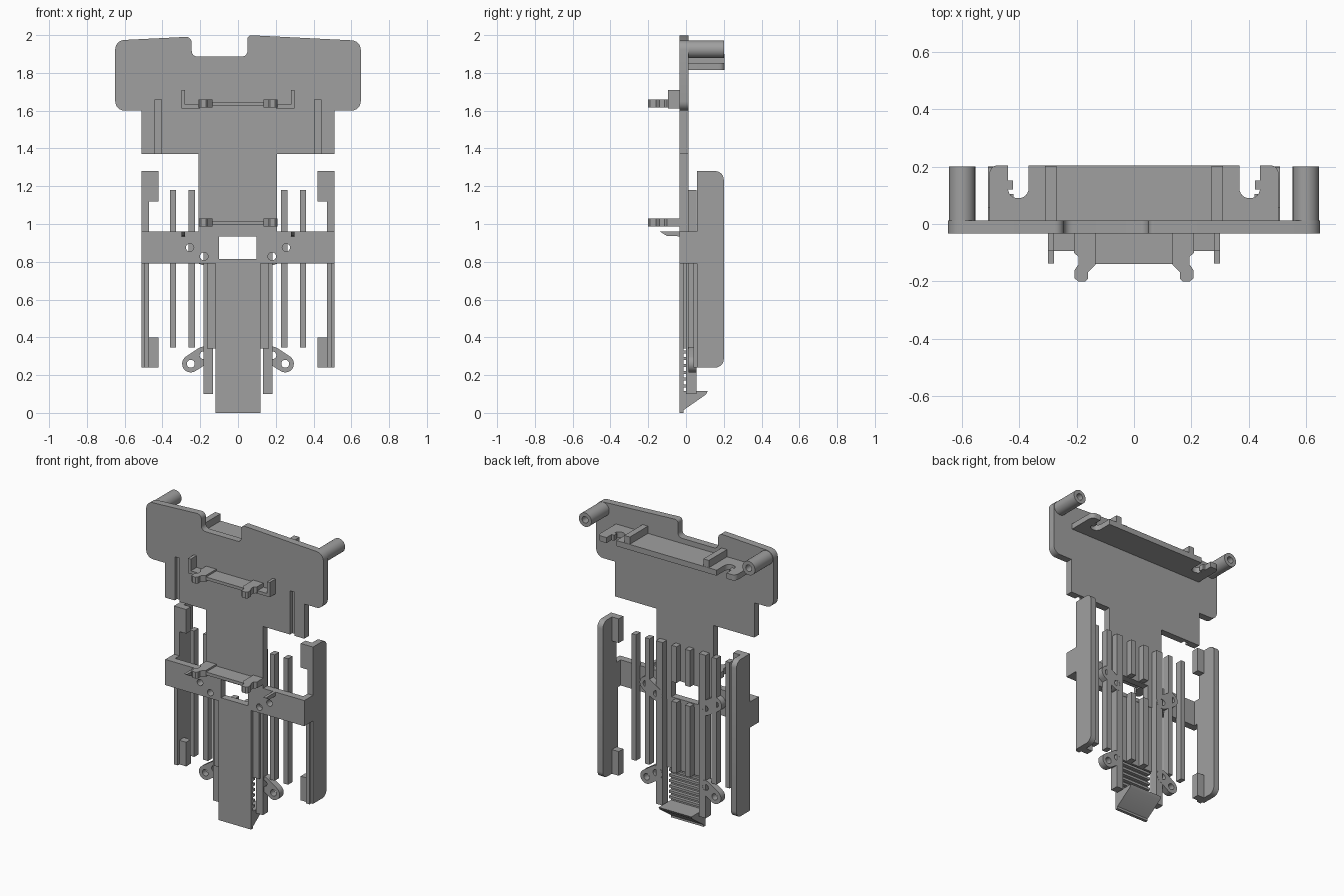
import bpy, bmesh, math
from mathutils import Vector

if "Cube" in bpy.data.objects:
    bpy.data.objects.remove(bpy.data.objects["Cube"])

grey = bpy.data.materials.new("mid grey")
grey.diffuse_color = (0.35, 0.35, 0.35, 1)
grey.use_nodes = True
grey.node_tree.nodes["Principled BSDF"].inputs["Base Color"].default_value = grey.diffuse_color
F, B = -0.034, 0.013          # front and back of the main plate


def rounded(pts, n=6):
    """Closed profile; points with a third value get that corner radius."""
    out = []
    for i, p in enumerate(pts):
        c = Vector(p[:2])
        if len(p) < 3:
            out.append(c)
            continue
        a = (Vector(pts[i - 1][:2]) - c).normalized()
        b = (Vector(pts[(i + 1) % len(pts)][:2]) - c).normalized()
        half = a.angle(b) / 2
        o = c + (a + b).normalized() * (p[2] / math.sin(half))
        t = p[2] / math.tan(half)
        s, e = c + a * t - o, c + b * t - o
        sweep = s.angle_signed(e)
        for k in range(n + 1):
            w = -sweep * k / n
            out.append(o + Vector((s.x * math.cos(w) - s.y * math.sin(w),
                                   s.x * math.sin(w) + s.y * math.cos(w))))
    return out


def circle(x, z, r, n=20):
    return [Vector((x + r * math.cos(2 * math.pi * k / n), z + r * math.sin(2 * math.pi * k / n))) for k in range(n)]


def box_loop(a, b, c, d):
    return [Vector(p) for p in ((a, c), (b, c), (b, d), (a, d))]


def prism(name, loops, axis, lo, hi):
    """Extrude an outline (plus hole loops) along an axis."""
    place = {"x": lambda p, t: (t, p.x, p.y), "y": lambda p, t: (p.x, t, p.y),
             "z": lambda p, t: (p.x, p.y, t)}[axis]
    bm = bmesh.new()
    edges = []
    for loop in loops:
        vs = [bm.verts.new(place(Vector(p), lo)) for p in loop]
        edges += [bm.edges.new((vs[i - 1], vs[i])) for i in range(len(vs))]
    bmesh.ops.triangle_fill(bm, use_beauty=True, edges=edges)
    ext = bmesh.ops.extrude_face_region(bm, geom=bm.faces[:])
    move = Vector(place(Vector((0, 0)), hi - lo))
    bmesh.ops.translate(bm, vec=move, verts=[g for g in ext["geom"] if isinstance(g, bmesh.types.BMVert)])
    bmesh.ops.recalc_face_normals(bm, faces=bm.faces[:])
    me = bpy.data.meshes.new(name)
    bm.to_mesh(me)
    bm.free()
    me.materials.append(grey)
    ob = bpy.data.objects.new(name, me)
    bpy.context.collection.objects.link(ob)
    bpy.context.view_layer.objects.active = ob
    bpy.ops.object.select_all(action='DESELECT')
    ob.select_set(True)
    bpy.ops.object.shade_smooth_by_angle(angle=math.radians(32))
    return ob


def box(name, x0, x1, y0, y1, z0, z1):
    return prism(name, [box_loop(x0, x1, z0, z1)], "y", y0, y1)


def flip(loop, s):
    return [Vector((p[0] * s, p[1])) for p in loop]


# Main plate: wide head, body and stem, with two grooves open in the front layer
def plate_outline(grooves):
    g = lambda s: [(s * 0.44, 1.37), (s * 0.44, 1.66), (s * 0.405, 1.66), (s * 0.405, 1.37)] if grooves else []
    return rounded([
        (-0.65, 1.6, 0.05), (-0.65, 1.972, 0.05), (-0.245, 1.992, 0.03), (-0.245, 1.886, 0.03),
        (0.05, 1.886, 0.03), (0.05, 2.0, 0.02), (0.65, 1.97, 0.05), (0.65, 1.6, 0.05),
        (0.51, 1.6), (0.51, 1.37)] + g(1) + [(0.207, 1.37), (0.207, 0.96), (-0.21, 0.96), (-0.21, 1.37)]
        + g(-1)[::-1] + [(-0.51, 1.37), (-0.51, 1.6)])


prism("plate_front_layer", [plate_outline(True)], "y", F, -0.01)
prism("plate_back_layer", [plate_outline(False)], "y", -0.01, B)

# Crossbar with window and four holes
pins = [(s * x, z) for s in (-1, 1) for x, z in ((0.255, 0.875), (0.18, 0.828))]
prism("crossbar", [box_loop(-0.51, 0.51, 0.79, 0.96), box_loop(-0.1, 0.097, 0.815, 0.935)]
      + [circle(x, z, 0.021) for x, z in pins], "y", F, B)

# Central tongue with hooked tip and gripping ribs
box("tongue", -0.12, 0.12, F, 0.0, 0.34, 0.815)
box("tongue_lower", -0.12, 0.12, F, -0.014, 0.0, 0.34)
prism("tongue_hook", [[(F, 0), (0.105, 0.097), (0.115, 0.115), (-0.014, 0.115)]], "x", -0.12, 0.12)
for i in range(6):
    z = 0.135 + i * 0.036
    prism("grip_rib", [[(-0.014, z), (0.008, z), (0.008, z + 0.016), (-0.014, z + 0.016)]], "x", -0.12, 0.12)
box("tongue_backing", -0.165, 0.165, -0.015, 0.01, 0.34, 0.8)

# Inner back ribs, broken by the window
for s in (-1, 1):
    for z0, z1 in ((0.34, 0.81), (0.94, 1.18)):
        box("inner_rib", min(s * 0.03, s * 0.068), max(s * 0.03, s * 0.068), 0.0, 0.055, z0, z1)

for s in (-1, 1):
    def sbox(name, x0, x1, *r):
        return box(name, min(s * x0, s * x1), max(s * x0, s * x1), *r)

    # Long back columns and thin bars
    sbox("column", 0.133, 0.183, 0.0, 0.055, 0.1, 1.18)
    sbox("thin_bar_inner", 0.228, 0.262, 0.01, 0.056, 0.345, 1.18)
    sbox("thin_bar_outer", 0.328, 0.36, 0.01, 0.056, 0.345, 1.18)

    # Side rails with end tabs
    rail = rounded([(0.057, 0.24), (0.057, 1.28), (0.2, 1.28, 0.045), (0.2, 0.24, 0.045)])
    a, b = sorted((s * 0.47, s * 0.51))
    prism("side_rail", [rail], "x", a, b)
    sbox("rail_lip", 0.47, 0.497, 0.04, 0.06, 0.24, 0.79)
    sbox("rail_foot", 0.47, 0.51, 0.0, 0.06, 0.79, 0.96)
    for z in (0.24, 1.12):
        sbox("rail_tab", 0.42, 0.475, 0.057, 0.105, z, z + 0.16)

    # Pierced links, upper pair on the crossbar and lower pair by the tongue
    for name, (ax, az), (bx, bz) in (("upper_link", (0.18, 0.828), (0.255, 0.875)),
                                     ("lower_link", (0.182, 0.305), (0.25, 0.26))):
        p, q, r = Vector((ax, az)), Vector((bx, bz)), 0.046
        ang = math.atan2(q.y - p.y, q.x - p.x)
        arc = lambda c, st: [c + r * Vector((math.cos(st + math.pi * k / 10), math.sin(st + math.pi * k / 10))) for k in range(11)]
        outline = arc(q, ang - math.pi / 2) + arc(p, ang + math.pi / 2)
        loops = [outline, circle(ax, az, 0.021), circle(bx, bz, 0.021)]
        prism(name, [flip(l, s) for l in loops], "y", 0.013, 0.056)

    # Small wedge catch under the crossbar top
    a, b = sorted((s * 0.28, s * 0.3))
    prism("wedge_catch", [[(F, 0.935), (F, 0.96), (-0.138, 0.96), (-0.1, 0.936)]], "x", a, b)

    # Upper bracket L arms
    sbox("bracket_arm", 0.2, 0.3, -0.095, F, 1.612, 1.632)
    sbox("bracket_upright", 0.28, 0.3, -0.095, F, 1.612, 1.71)

    # Screw posts and head blocks
    prism("screw_post", [circle(s * 0.6, 1.925, 0.046, 28), circle(s * 0.6, 1.925, 0.022)], "y", B, 0.2)
    sbox("head_block", 0.27, 0.31, B, 0.203, 1.82, 1.9)

    # Clip hooks at each end of both brackets
    hook = [(0.15, F), (0.21, F), (0.21, -0.1), (0.193, -0.115), (0.193, -0.14), (0.207, -0.16),
            (0.207, -0.19), (0.195, -0.2), (0.17, -0.2), (0.16, -0.19), (0.16, -0.168), (0.135, -0.142), (0.135, F)]
    for z in (0.987, 1.617):
        prism("bracket_hook", [flip(hook[1:], s)], "z", z, z + 0.042)

# Thin webs between the hooks
for z in (0.997, 1.627):
    box("bracket_web", -0.16, 0.16, -0.14, F, z, z + 0.02)

# Rear shelf with two U slots
half = [(0.3, 0.205), (0.368, 0.205), (0.368, 0.09, 0.034), (0.44, 0.09, 0.034), (0.44, 0.205),
        (0.505, 0.205, 0.03), (0.505, B)]
shelf = [Vector((-p.x, p.y)) for p in rounded(half + [(0.3, B)])[:-1]][::-1] + rounded(half + [(0.3, B)])[:-1]
prism("rear_shelf", [shelf], "z", 1.815, 1.852)
for s in (-1, 1):
    a, b = sorted((s * 0.422, s * 0.442))
    box("slot_nub", a, b, 0.12, 0.152, 1.815, 1.852)
